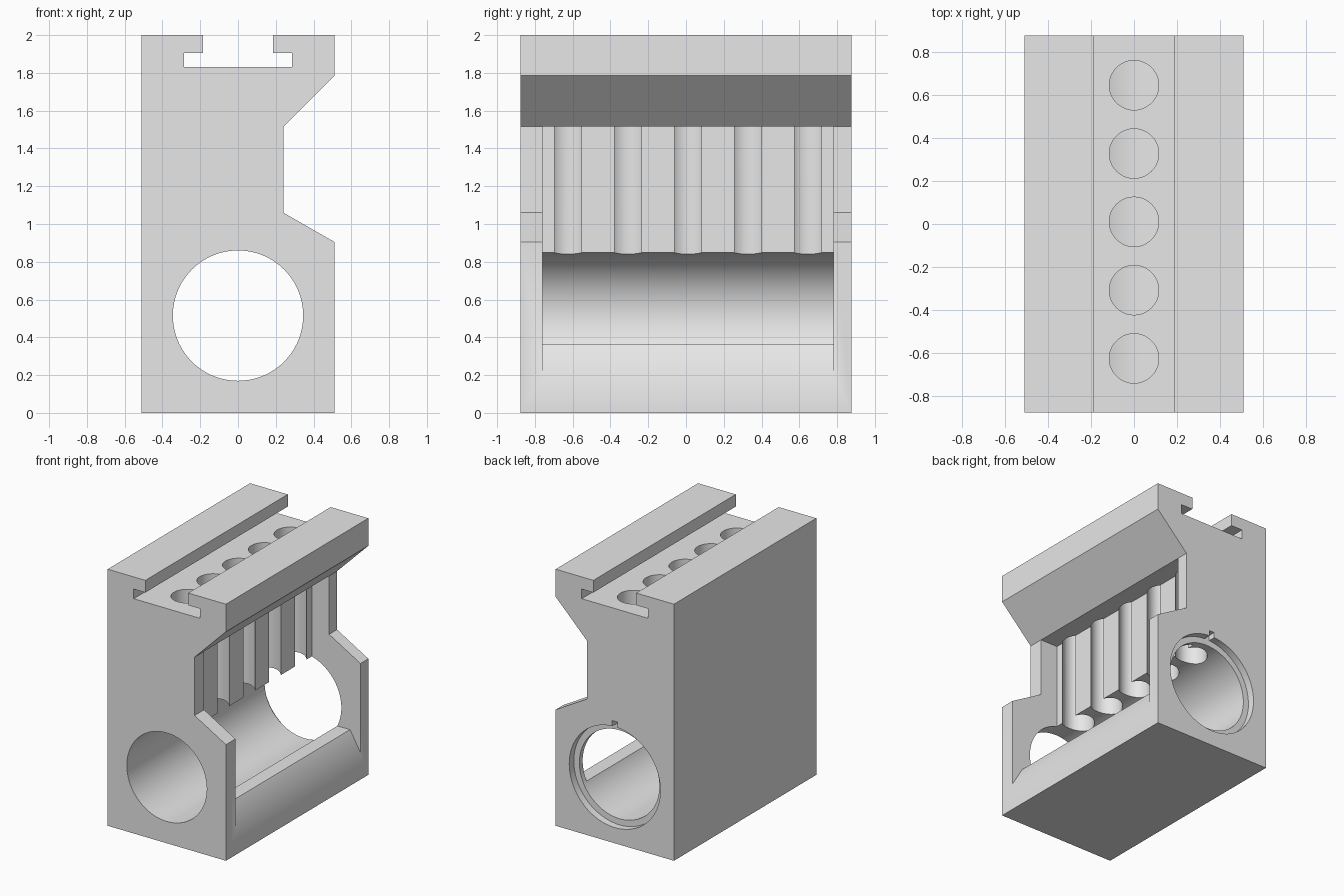
import bpy
import bmesh
import math

cube = bpy.data.objects.get("Cube")
if cube:
    bpy.data.objects.remove(cube, do_unlink=True)

WIDTH, LENGTH, HEIGHT = 0.51, 0.877, 2.0
BORE_Z, BORE_R = 0.515, 0.345

grey = bpy.data.materials.new("plain grey")
grey.use_nodes = True
grey.diffuse_color = (0.8, 0.8, 0.8, 1)
grey.node_tree.nodes["Principled BSDF"].inputs["Base Color"].default_value = (0.8, 0.8, 0.8, 1)


def extrude(name, profile, direction):
    """Solid made by sweeping a closed 3D profile along a direction."""
    bm = bmesh.new()
    face = bm.faces.new([bm.verts.new(p) for p in profile])
    swept = bmesh.ops.extrude_face_region(bm, geom=[face])["geom"]
    verts = [v for v in swept if isinstance(v, bmesh.types.BMVert)]
    bmesh.ops.translate(bm, verts=verts, vec=direction)
    bmesh.ops.recalc_face_normals(bm, faces=bm.faces)
    mesh = bpy.data.meshes.new(name)
    bm.to_mesh(mesh)
    bm.free()
    mesh.materials.append(grey)
    obj = bpy.data.objects.new(name, mesh)
    bpy.context.collection.objects.link(obj)
    return obj


def along_y(name, xz, y0, y1):
    return extrude(name, [(x, y0, z) for x, z in xz], (0, y1 - y0, 0))


def circle(radius, cx, cy, sides):
    steps = [math.tau * i / sides for i in range(sides)]
    return [(cx + radius * math.cos(a), cy + radius * math.sin(a)) for a in steps]


def cut(target, cutter):
    cutter.hide_render = True
    mod = target.modifiers.new(cutter.name, 'BOOLEAN')
    mod.operation = 'DIFFERENCE'
    mod.solver = 'EXACT'
    mod.object = cutter
    bpy.ops.object.select_all(action='DESELECT')
    bpy.context.view_layer.objects.active = target
    target.select_set(True)
    bpy.ops.object.modifier_apply(modifier=mod.name)
    bpy.data.objects.remove(cutter, do_unlink=True)


# Block with the T-slot on top and the side recess
slot = [(0.185, HEIGHT), (0.185, 1.905), (0.285, 1.905), (0.285, 1.83)]
recess = [(WIDTH, 0.905), (0.24, 1.06), (0.24, 1.515), (WIDTH, 1.785)]
outline = [(-WIDTH, 0), (WIDTH, 0)] + recess + [(WIDTH, HEIGHT)]
outline += slot + [(-x, z) for x, z in reversed(slot)] + [(-WIDTH, HEIGHT)]
body = along_y("slotted_block", outline, -LENGTH, LENGTH)

# Main bore from front to back
cut(body, along_y("main_bore", circle(BORE_R, 0, BORE_Z, 96), -1, 1))

# Side pocket with a sloped lower lip
pocket = [(0.09, 1.515), (0.09, 0.365), (0.42, 0.365), (0.6, 0.055), (0.6, 1.515)]
cut(body, along_y("side_pocket", pocket, -0.76, 0.78))

# Row of vertical holes from the slot floor into the bore
for i in range(5):
    y = 0.01 + (i - 2) * 0.3175
    ring = [(x, v, BORE_Z) for x, v in circle(0.115, 0, y, 48)]
    cut(body, extrude("vertical_hole", ring, (0, 0, 1.36)))

# Shallow counterbore and key notch at the back
cut(body, along_y("counterbore", circle(0.393, 0, BORE_Z, 96), 0.82, 1))
notch = [(-0.022, 0.85), (0.022, 0.85), (0.022, 0.95), (-0.022, 0.95)]
cut(body, along_y("key_notch", notch, 0.82, 1))

bpy.ops.object.select_all(action='DESELECT')
body.select_set(True)
bpy.context.view_layer.objects.active = body
bpy.ops.object.shade_smooth_by_angle(angle=math.radians(33))
